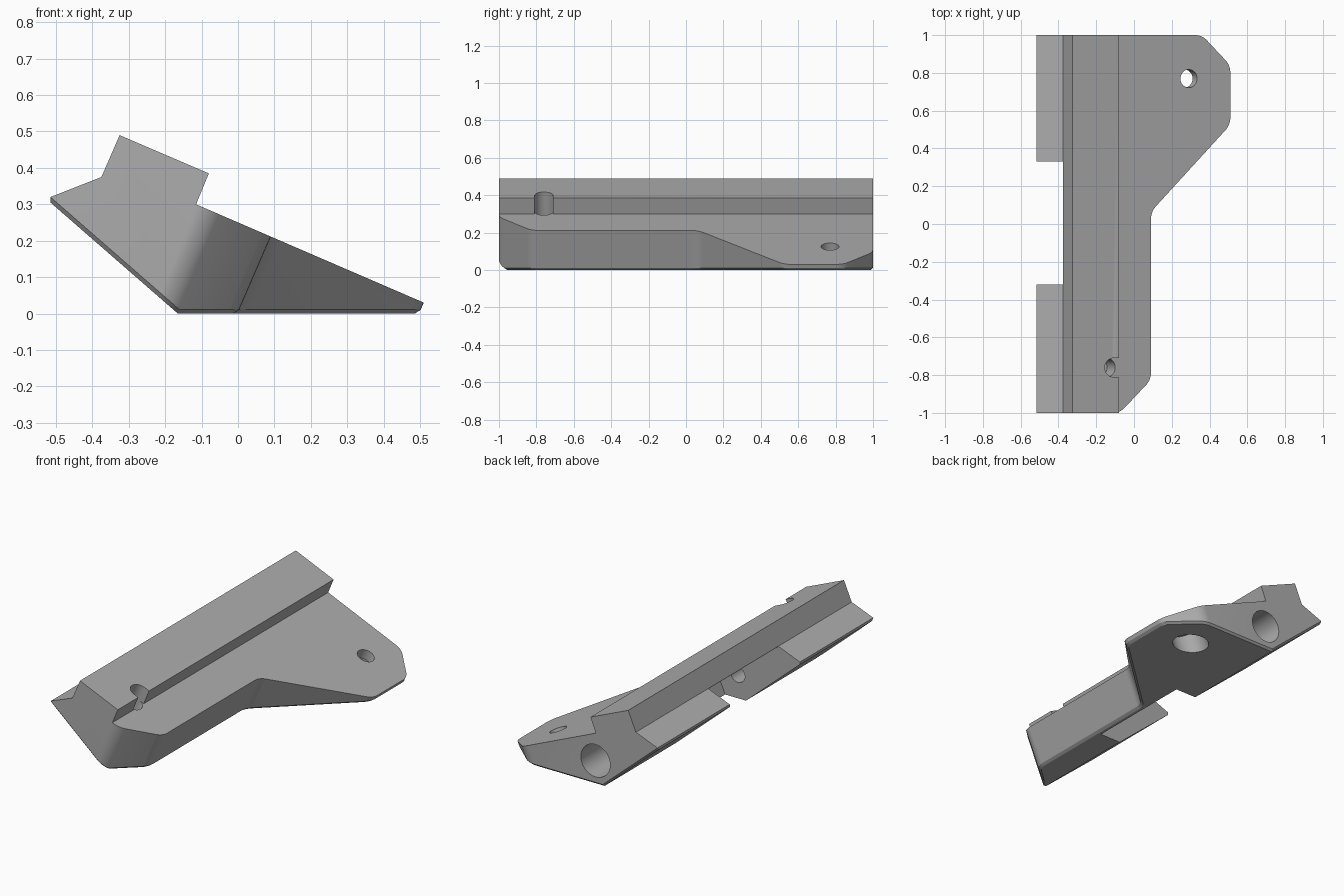
import bpy, bmesh
from mathutils import Vector

cube = bpy.data.objects.get("Cube")
if cube:
    bpy.data.objects.remove(cube, do_unlink=True)

UP = Vector((0.397, 0, 0.918)).normalized()   # normal of the sloping deck
ALONG = Vector((0, 1, 0))


def deck(x, y):
    """Point on the sloping deck plane above the plan position x, y."""
    return Vector((x, y, 0.30 - 0.432 * (x + 0.115)))


def prism(name, points, vector, round_ids=(), radius=0.05):
    """Extrude a polygon along a vector, rounding the chosen side edges."""
    bm = bmesh.new()
    base = [bm.verts.new(p) for p in points]
    tops = [bm.verts.new(p + vector) for p in points]
    bm.faces.new(base)
    bm.faces.new(tops[::-1])
    n = len(points)
    for i in range(n):
        j = (i + 1) % n
        bm.faces.new((base[j], base[i], tops[i], tops[j]))
    bmesh.ops.recalc_face_normals(bm, faces=bm.faces)
    if round_ids:
        edges = [bm.edges.get((base[i], tops[i])) for i in round_ids]
        bmesh.ops.bevel(bm, geom=edges, offset=radius, segments=5,
                        profile=0.5, affect='EDGES')
    return make(name, bm)


def cylinder(name, start, end, radius):
    bm = bmesh.new()
    axis = end - start
    matrix = axis.to_track_quat('Z', 'Y').to_matrix().to_4x4()
    matrix.translation = (start + end) / 2
    bmesh.ops.create_cone(bm, cap_ends=True, segments=40, radius1=radius,
                          radius2=radius, depth=axis.length, matrix=matrix)
    return make(name, bm)


def make(name, bm):
    mesh = bpy.data.meshes.new(name)
    bm.to_mesh(mesh)
    bm.free()
    obj = bpy.data.objects.new(name, mesh)
    bpy.context.collection.objects.link(obj)
    return obj


def boolean(target, tool, operation):
    mod = target.modifiers.new(operation, 'BOOLEAN')
    mod.operation = operation
    mod.solver = 'EXACT'
    mod.object = tool
    bpy.context.view_layer.update()
    graph = bpy.context.evaluated_depsgraph_get()
    mesh = bpy.data.meshes.new_from_object(target.evaluated_get(graph))
    target.modifiers.clear()
    target.data = mesh
    bpy.data.objects.remove(tool, do_unlink=True)


# Long body: wedge section with a raised ridge and a rear flange
section = [(-0.515, 0.305), (-0.165, 0), (0.58, 0), (-0.115, 0.30),
           (-0.08, 0.385), (-0.325, 0.49), (-0.375, 0.375), (-0.515, 0.32)]
body = prism("bracket_body", [Vector((x, -1.1, z)) for x, z in section],
             ALONG * 2.2)

# Trim to the plan outline, square to the deck, leaving the mounting lug
plan = [(-1, 1), (0.36, 1), (0.51, 0.84), (0.51, 0.525), (0.09, 0.065),
        (0.09, -0.825), (-0.075, -1), (-1, -1)]
outline = prism("outline_cutter", [deck(x, y) - UP for x, y in plan],
                UP * 2, range(1, 7), 0.035)
boolean(body, outline, 'INTERSECT')

# Chamfer around the underside
bm = bmesh.new()
bm.from_mesh(body.data)
bmesh.ops.remove_doubles(bm, verts=bm.verts, dist=0.0002)
bm.normal_update()
rim = []
for edge in bm.edges:
    if len(edge.link_faces) == 2:
        low, high = sorted(edge.link_faces, key=lambda f: f.normal.z)
        if (low.normal.z < -0.5 and -0.5 < high.normal.z < 0.5
                and high.normal.x > -0.5):
            rim.append(edge)
bmesh.ops.bevel(bm, geom=rim, offset=0.012, segments=1, affect='EDGES',
                clamp_overlap=True)
bm.to_mesh(body.data)
bm.free()

# Pocket through the rear flange and underside
pocket = [(-0.376, 0.374), (0.0525, 0.19), (-0.03, 0), (-0.12, -0.2),
          (-0.7, -0.2), (-0.7, 0.45)]
boolean(body, prism("pocket_cutter",
                    [Vector((x, -0.32, z)) for x, z in pocket],
                    ALONG * 0.65), 'DIFFERENCE')

# Wide bore from the back end, with a narrow pilot beyond the pocket
bore = Vector((-0.113, 0, 0.138))
boolean(body, cylinder("bore_cutter", bore, bore + ALONG * 1.2, 0.095),
        'DIFFERENCE')
boolean(body, cylinder("pilot_cutter", bore - ALONG * 0.85, bore, 0.045),
        'DIFFERENCE')

# Lug hole with a counterbore from below
lug = deck(0.29, 0.77)
boolean(body, cylinder("lug_hole_cutter", lug - UP * 0.4, lug + UP * 0.2,
                       0.048), 'DIFFERENCE')
boolean(body, cylinder("counterbore_cutter", lug - UP * 0.4, lug - UP * 0.06,
                       0.095), 'DIFFERENCE')

# Hole biting into the ridge edge, open towards the deck
ridge = Vector((-0.109, -0.76, 0.397))
boolean(body, cylinder("ridge_hole_cutter", ridge - UP * 0.2,
                       ridge + UP * 0.2, 0.05), 'DIFFERENCE')
foot = Vector((-0.109, -0.81, 0.397)) - UP * 0.091
right = Vector((UP.z, 0, -UP.x))
corners = [foot, foot + right * 0.1, foot + right * 0.1 + UP * 0.2,
           foot + UP * 0.2]
boolean(body, prism("ridge_slot_cutter", corners, ALONG * 0.1), 'DIFFERENCE')

# Single matte grey
grey = bpy.data.materials.new("plain_grey")
grey.use_nodes = True
colour = (0.42, 0.42, 0.42, 1)
grey.diffuse_color = colour
grey.node_tree.nodes["Principled BSDF"].inputs["Base Color"].default_value = colour
body.data.materials.clear()
body.data.materials.append(grey)
for face in body.data.polygons:
    face.material_index = 0

bpy.ops.object.select_all(action='DESELECT')
body.select_set(True)
bpy.context.view_layer.objects.active = body
bpy.ops.object.shade_smooth_by_angle(angle=0.45)
